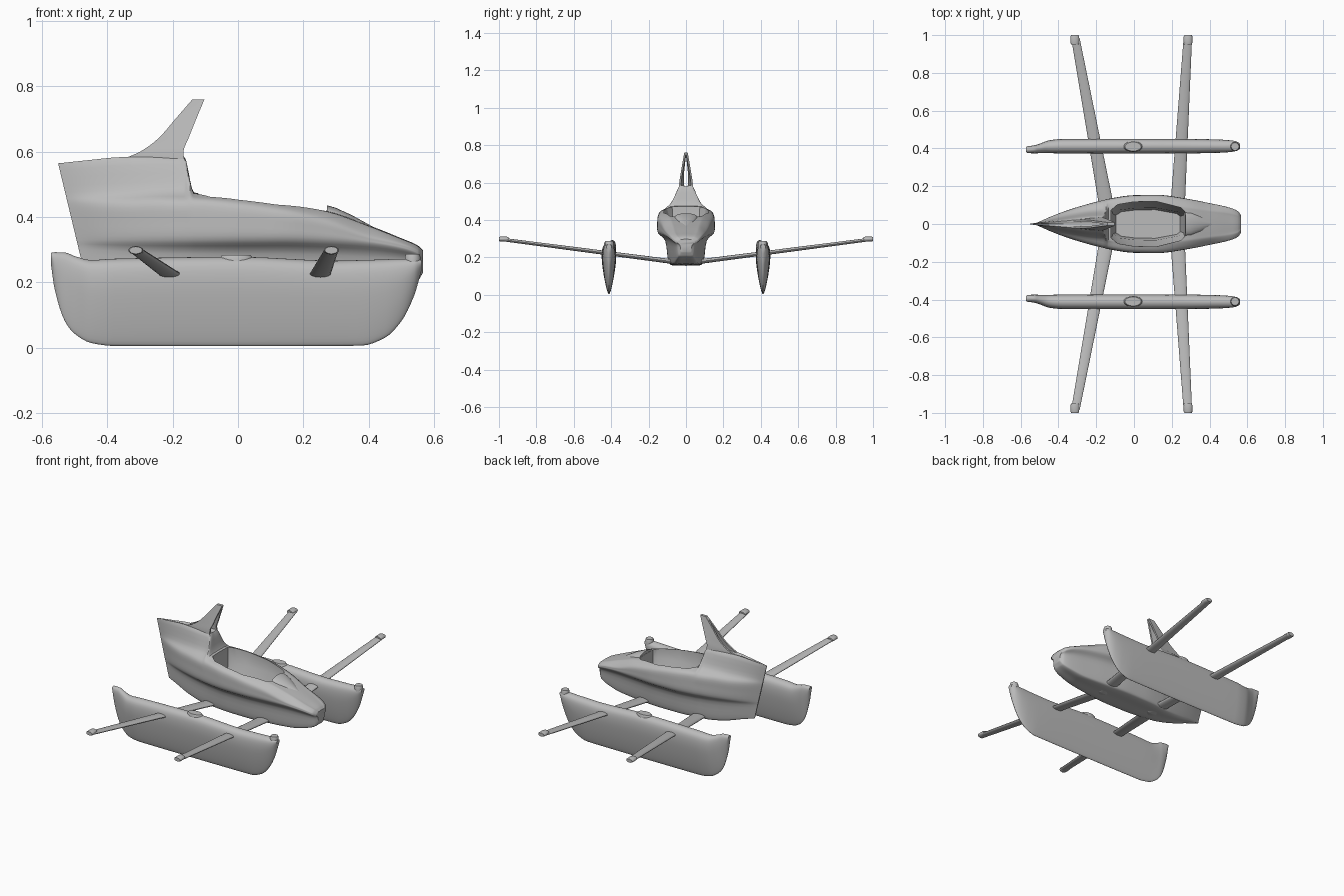
import bpy, bmesh, math
from mathutils import Vector

if "Cube" in bpy.data.objects:
    bpy.data.objects.remove(bpy.data.objects["Cube"], do_unlink=True)

grey = bpy.data.materials.new("plain_grey")
grey.use_nodes = True
grey.diffuse_color = (0.5, 0.5, 0.5, 1)
grey.node_tree.nodes["Principled BSDF"].inputs["Base Color"].default_value = (0.5, 0.5, 0.5, 1)


def smooth(ob, angle=40):
    bpy.ops.object.select_all(action='DESELECT')
    ob.select_set(True)
    bpy.context.view_layer.objects.active = ob
    bpy.ops.object.shade_smooth_by_angle(angle=math.radians(angle))


def finish(name, bm):
    bmesh.ops.recalc_face_normals(bm, faces=bm.faces)
    me = bpy.data.meshes.new(name)
    bm.to_mesh(me)
    bm.free()
    me.materials.append(grey)
    ob = bpy.data.objects.new(name, me)
    bpy.context.collection.objects.link(ob)
    smooth(ob)
    return ob


def loft(name, rings):
    """Skin closed rings of equal length and cap both ends."""
    bm = bmesh.new()
    vs = [[bm.verts.new(p) for p in r] for r in rings]
    n = len(vs[0])
    for a, b in zip(vs, vs[1:]):
        for i in range(n):
            j = (i + 1) % n
            bm.faces.new((a[i], a[j], b[j], b[i]))
    bm.faces.new(vs[0])
    bm.faces.new(vs[-1])
    return finish(name, bm)


def refine(rows, steps):
    """Monotone cubic interpolation of station rows along their first column."""
    def slope(k, c):
        if k in (0, len(rows) - 1):
            return None
        d = [(rows[i + 1][c] - rows[i][c]) / (rows[i + 1][0] - rows[i][0]) for i in (k - 1, k)]
        return 0 if d[0] * d[1] <= 0 else 2 * d[0] * d[1] / (d[0] + d[1])
    out = []
    for k in range(len(rows) - 1):
        a, b = rows[k], rows[k + 1]
        h = b[0] - a[0]
        for s in range(steps):
            t = s / steps
            row = [a[0] + h * t]
            for c in range(1, len(a)):
                d = (b[c] - a[c]) / h
                m0, m1 = slope(k, c), slope(k + 1, c)
                m0 = d if m0 is None else m0
                m1 = d if m1 is None else m1
                row.append(a[c] * (1 + 2 * t) * (1 - t) ** 2 + b[c] * t * t * (3 - 2 * t)
                           + h * (m0 * t * (1 - t) ** 2 - m1 * t * t * (1 - t)))
            out.append(row)
    return out + [list(rows[-1])]


def round_ring(half, steps=4):
    """Mirror a half section across y = 0 and round it with a closed spline."""
    pts = [Vector(p) for p in half]
    pts += [Vector((-p.x, p.y)) for p in pts[-2:0:-1]]
    n, out = len(pts), []
    for i in range(n):
        p0, p1, p2, p3 = (pts[(i + k) % n] for k in (-1, 0, 1, 2))
        for s in range(steps):
            t = s / steps
            out.append(0.5 * (2 * p1 + (p2 - p0) * t + (2 * p0 - 5 * p1 + 4 * p2 - p3) * t * t
                              + (3 * p1 - p0 - 3 * p2 + p3) * t ** 3))
    return out


# Main hull stations: x, bottom, half width, chine z, shoulder z, top z, ridge half width, flare height
hull_rows = [
    (-0.55, 0.22, 0.004, 0.33, 0.44, 0.56, 0.002, 0.30),
    (-0.45, 0.20, 0.045, 0.33, 0.44, 0.57, 0.012, 0.30),
    (-0.36, 0.18, 0.075, 0.33, 0.44, 0.578, 0.022, 0.30),
    (-0.25, 0.165, 0.105, 0.33, 0.445, 0.58, 0.034, 0.30),
    (-0.165, 0.16, 0.125, 0.33, 0.445, 0.58, 0.038, 0.30),
    (-0.135, 0.16, 0.133, 0.33, 0.445, 0.475, 0.070, 0.70),
    (0.00, 0.158, 0.152, 0.33, 0.435, 0.46, 0.085, 0.80),
    (0.12, 0.158, 0.154, 0.33, 0.42, 0.445, 0.085, 0.80),
    (0.27, 0.16, 0.135, 0.325, 0.39, 0.42, 0.070, 0.80),
    (0.40, 0.165, 0.110, 0.315, 0.345, 0.375, 0.055, 0.80),
    (0.50, 0.185, 0.088, 0.30, 0.32, 0.335, 0.044, 0.80),
    (0.55, 0.205, 0.068, 0.285, 0.30, 0.313, 0.034, 0.80),
    (0.567, 0.23, 0.045, 0.275, 0.287, 0.298, 0.022, 0.80),
]
rings = []
for x, zb, w, zr, zs, zt, wt, c in refine(hull_rows, 5):
    h = zr - zb
    half = [(0, zb), (0.48 * w, zb), (0.62 * w, zb + 0.15 * h), (0.72 * w, zr - 0.25 * h),
            (0.97 * w, zr), (w, (zr + zs) / 2), (0.96 * w, zs),
            (wt + 0.4 * (w - wt), zs + c * (zt - zs)), (wt, zt - 0.002), (0, zt)]
    rake = 0.24 * min(1, max(0, (-0.2 - x) / 0.35))
    rings.append([(x + rake * (0.56 - p.y), p.x, p.y) for p in round_ring(half)])
hull = loft("main_hull", rings)

# Open cockpit, cut as a tapering well
plan = [(0.275, 0.065), (0.255, 0.088), (0.12, 0.122), (0.0, 0.12), (-0.09, 0.105), (-0.125, 0.075)]
plan += [(x, -y) for x, y in reversed(plan)]
well = loft("cockpit_cutter", [[(0.07 + (x - 0.07) * sx, y * sy, z) for x, y in plan]
            for z, sx, sy in ((0.23, 0.85, 0.62), (0.31, 0.93, 0.70), (0.365, 0.97, 0.97), (0.65, 1, 1))])
well.hide_render = True
cut = hull.modifiers.new("cockpit", 'BOOLEAN')
cut.operation, cut.solver, cut.object = 'DIFFERENCE', 'EXACT', well
bpy.context.view_layer.objects.active = hull
bpy.ops.object.modifier_apply(modifier="cockpit")
bpy.data.objects.remove(well, do_unlink=True)
smooth(hull)

# Raised lip in front of the cockpit
lip = []
for x, z, w in ((0.272, 0.436, 0.062), (0.30, 0.428, 0.06), (0.35, 0.405, 0.045), (0.41, 0.372, 0.015)):
    lip.append([(x, w * math.cos(a), z - 0.022 + 0.022 * math.sin(a))
                for a in (math.pi * i / 10 for i in range(11))])
loft("cockpit_lip", lip)

# Twin fin blades that lean together at the tip: z, front x, rear x, front half width, rear half width
blade = refine([(0.56, -0.164, -0.40, 0.040, 0.012), (0.60, -0.167, -0.30, 0.036, 0.022),
                (0.64, -0.152, -0.245, 0.030, 0.021), (0.70, -0.128, -0.192, 0.020, 0.015),
                (0.76, -0.103, -0.140, 0.009, 0.008)], 4)
for side, label in ((1, "left"), (-1, "right")):
    rings = []
    for z, xf, xr, yf, yr in blade:
        cols = [(xf + (xr - xf) * k / 6, yf + (yr - yf) * k / 6) for k in range(7)]
        rings.append([(x, side * y, z) for x, y in cols]
                     + [(x, side * max(0, y - 0.010), z) for x, y in reversed(cols)])
    loft("fin_blade_" + label, rings)

# Side floats: x, bottom, top, half width, inward offset
float_rows = [
    (-0.573, 0.255, 0.290, 0.012, 0.018), (-0.562, 0.18, 0.292, 0.018, 0.018),
    (-0.53, 0.08, 0.291, 0.021, 0.017), (-0.50, 0.042, 0.280, 0.025, 0.012),
    (-0.45, 0.014, 0.268, 0.034, 0.003), (-0.38, 0.005, 0.272, 0.038, 0),
    (0.0, 0.004, 0.278, 0.039, 0), (0.30, 0.005, 0.266, 0.038, 0),
    (0.38, 0.006, 0.268, 0.037, 0), (0.45, 0.03, 0.270, 0.035, 0),
    (0.50, 0.08, 0.272, 0.032, 0), (0.54, 0.16, 0.272, 0.026, 0),
    (0.562, 0.235, 0.268, 0.014, 0),
]


def disc(name, x, y, z, rx, ry, h):
    """Low pad with a chamfered upper edge."""
    return loft(name, [[(x + rx * s * math.cos(a), y + ry * s * math.sin(a), zz)
                        for a in (math.tau * i / 24 for i in range(24))]
                       for zz, s in ((z, 1), (z + h * 0.7, 1), (z + h, 0.85))])


for side, label in ((1, "left"), (-1, "right")):
    rings = []
    for x, zb, zt, w, off in refine(float_rows, 4):
        h = zt - zb
        half = [(0, zb), (0.32 * w, zb + 0.10 * h), (0.75 * w, zb + 0.4 * h),
                (w, zb + 0.72 * h), (0.8 * w, zb + 0.93 * h), (0, zt)]
        rings.append([(x, side * (0.412 - off + p.x), p.y) for p in round_ring(half)])
    loft("float_" + label, rings)
    disc("float_hatch_" + label, -0.005, side * 0.41, 0.255, 0.05, 0.028, 0.029)
    disc("float_bow_cap_" + label, 0.535, side * 0.41, 0.255, 0.024, 0.024, 0.032)

    # Cross arms: root x, tip x, root chord
    for end, x0, x1, chord in (("front", 0.225, 0.286, 0.08), ("rear", -0.128, -0.313, 0.082)):
        rings = []
        for t in (0, 0.45, 0.985):
            x, z = x0 + (x1 - x0) * t, 0.168 + 0.130 * t
            c, th = chord + (0.044 - chord) * t, 0.013 - 0.004 * t
            rings.append([(x + c / 2 * math.cos(a), side * t, z + th * math.sin(a))
                          for a in (math.tau * i / 20 for i in range(20))])
        loft(f"{end}_arm_{label}", rings)
        # Thickened arm tip
        rings = [[(x1 + 0.023 * k * math.cos(a), side * y, 0.298 + 0.013 * k * math.sin(a))
                  for a in (math.tau * i / 16 for i in range(16))]
                 for y, k in ((0.95, 0.85), (0.96, 1), (0.993, 1), (1.0, 0.85))]
        loft(f"{end}_arm_tip_{label}", rings)
